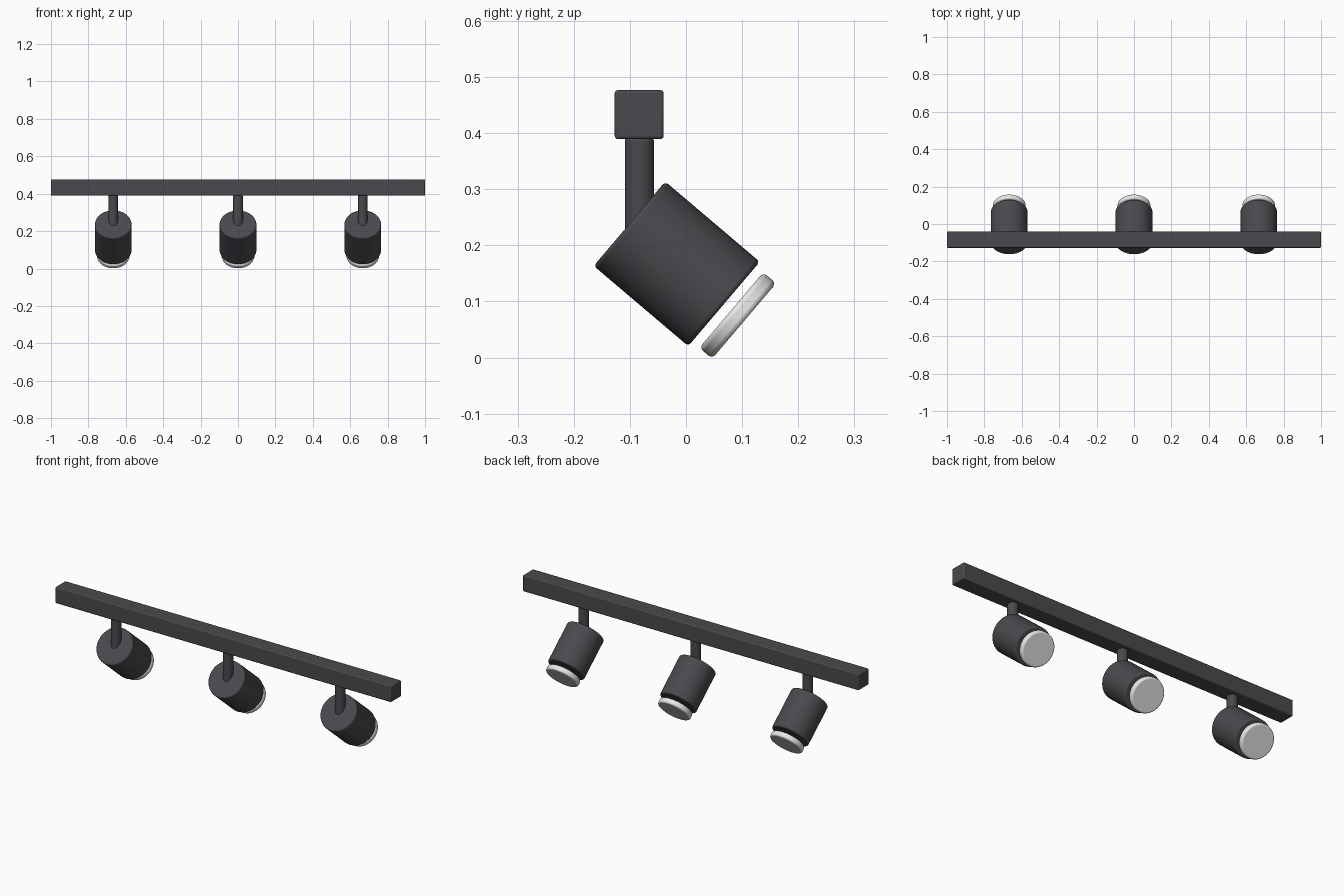
import bpy, math
from mathutils import Vector

if "Cube" in bpy.data.objects:
    bpy.data.objects.remove(bpy.data.objects["Cube"])


def material(name, color):
    m = bpy.data.materials.new(name)
    m.diffuse_color = (*color, 1)
    m.use_nodes = True
    m.node_tree.nodes["Principled BSDF"].inputs["Base Color"].default_value = m.diffuse_color
    return m


DARK = material("charcoal_metal", (0.068, 0.066, 0.074))
LIGHT = material("frosted_white", (0.80, 0.80, 0.78))

AIM = Vector((0, math.cos(math.radians(40.3)), -math.sin(math.radians(40.3))))


def finish(name, mat, bevel, segments=3):
    ob = bpy.context.object
    ob.name = name
    ob.data.materials.append(mat)
    mod = ob.modifiers.new("soft_edges", "BEVEL")
    mod.width = bevel
    mod.segments = segments
    mod.limit_method = "ANGLE"
    mod.angle_limit = math.radians(40)
    bpy.ops.object.shade_smooth_by_angle(angle=math.radians(35))
    return ob


def cylinder(name, center, radius, length, axis, mat, bevel):
    bpy.ops.mesh.primitive_cylinder_add(
        vertices=48, radius=radius, depth=length, location=center,
        rotation=axis.to_track_quat("Z", "Y").to_euler())
    return finish(name, mat, bevel)


# Ceiling rail
bpy.ops.mesh.primitive_cube_add(size=1, location=(0, -0.0835, 0.433))
bpy.context.object.scale = (2, 0.087, 0.087)
bpy.ops.object.transform_apply(location=False, rotation=False, scale=True)
finish("rail", DARK, 0.005)

# Three spotlights, each a stem, a tilted can and a floating lens disc
for label, x in (("left", -0.667), ("middle", 0), ("right", 0.667)):
    can = Vector((x, -0.0165, 0.167))
    cylinder(f"{label}_stem", (x, -0.083, 0.295), 0.026, 0.19,
             Vector((0, 0, 1)), DARK, 0.004)
    cylinder(f"{label}_lamp_can", can, 0.0985, 0.221, AIM, DARK, 0.007)
    cylinder(f"{label}_lens", can + AIM * 0.1425, 0.088, 0.030, AIM, LIGHT, 0.008)
